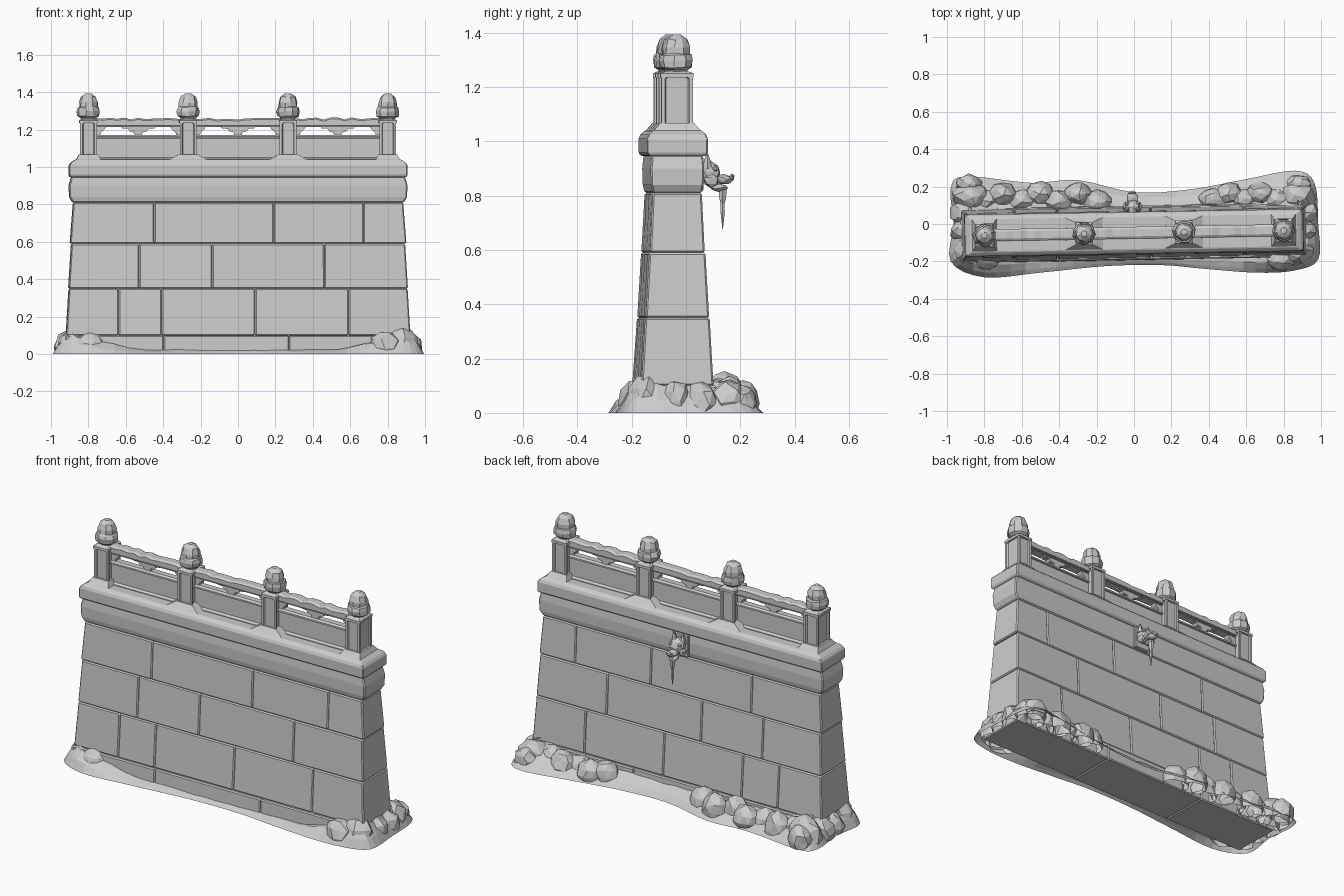
import bpy, bmesh, math, random
from mathutils import Matrix, Vector

random.seed(4)
if "Cube" in bpy.data.objects:
    bpy.data.objects.remove(bpy.data.objects["Cube"])

stone = bpy.data.materials.new("grey stone")
stone.use_nodes = True
GREY = (0.6, 0.6, 0.6, 1)
stone.diffuse_color = GREY
stone.node_tree.nodes["Principled BSDF"].inputs["Base Color"].default_value = GREY

# The wall stands slightly turned on its mound
WALL = Matrix.Translation((0, -0.047, 0)) @ Matrix.Rotation(0.017, 4, "Z")


def finish(bm, name, matrix=WALL, bevel=0.0, recalc=True):
    if recalc:
        bmesh.ops.recalc_face_normals(bm, faces=bm.faces)
    mesh = bpy.data.meshes.new(name)
    bm.to_mesh(mesh)
    bm.free()
    mesh.materials.append(stone)
    ob = bpy.data.objects.new(name, mesh)
    bpy.context.collection.objects.link(ob)
    ob.matrix_world = matrix
    if bevel:
        mod = ob.modifiers.new("worn edges", "BEVEL")
        mod.width = bevel
        mod.segments = 1
    return ob


def jitter(verts, amount):
    for v in verts:
        v.co += Vector([random.uniform(-amount, amount) for _ in range(3)])


def skin(bm, loops, caps=True):
    """Bridge closed loops of points into one surface."""
    rows = [[bm.verts.new(p) for p in loop] for loop in loops]
    n = len(rows[0])
    for a, b in zip(rows, rows[1:]):
        for i in range(n):
            j = (i + 1) % n
            bm.faces.new((a[i], a[j], b[j], b[i]))
    if caps:
        bm.faces.new(rows[0][::-1])
        bm.faces.new(rows[-1])
    return rows


def stack(bm, rings, cx=0, cy=0):
    """Rectangular rings (half x, half y, z) skinned upwards."""
    return skin(bm, [[(cx + sx * hx, cy + sy * hy, z)
                      for sx, sy in ((-1, -1), (1, -1), (1, 1), (-1, 1))]
                     for hx, hy, z in rings])


def lathe(bm, profile, cx, cy, sides, phase=0.0):
    return skin(bm, [[(cx + r * math.cos(phase + math.tau * i / sides),
                       cy + r * math.sin(phase + math.tau * i / sides), z)
                      for i in range(sides)] for r, z in profile])


def ball(bm, centre, size, rough=0.0, detail=2):
    m = Matrix.Translation(centre) @ Matrix.Diagonal((*size, 1))
    verts = bmesh.ops.create_icosphere(bm, subdivisions=detail, radius=1, matrix=m)["verts"]
    jitter(verts, rough)


# Stone courses: bottom ring, top ring, joints between blocks
courses = [
    ((0.93, 0.145, 0), (0.925, 0.143, 0.1), (-0.4, 0.27)),
    ((0.92, 0.132, 0.1), (0.905, 0.115, 0.35), (-0.64, -0.41, 0.09, 0.59)),
    ((0.907, 0.114, 0.35), (0.892, 0.1, 0.59), (-0.53, -0.14, 0.46)),
    ((0.899, 0.099, 0.59), (0.882, 0.09, 0.81), (-0.45, 0.19, 0.67)),
]
for row, ((x0, y0, z0), (x1, y1, z1), joints) in enumerate(courses):
    bm = bmesh.new()
    cuts = [-1, *joints, 1]
    for a, b in zip(cuts, cuts[1:]):
        loops = []
        for hx, hy, z in ((x0, y0, z0), (x1, y1, z1)):
            left, right = max(a, -hx), min(b, hx)
            lean = random.uniform(0, 0.004)
            loops.append([(left, -hy - lean, z), (right, -hy - lean, z),
                          (right, hy + lean, z), (left, hy + lean, z)])
        skin(bm, loops)
    finish(bm, f"stone_course_{row + 1}", bevel=0.006)

# Frieze and coping
bm = bmesh.new()
stack(bm, [(0.885, 0.09, 0.81), (0.902, 0.097, 0.84), (0.905, 0.099, 0.9),
           (0.892, 0.094, 0.95)])
finish(bm, "frieze", bevel=0.006)
bm = bmesh.new()
stack(bm, [(0.895, 0.1, 0.945), (0.905, 0.112, 0.955), (0.905, 0.112, 1.01),
           (0.893, 0.106, 1.025), (0.87, 0.09, 1.04)])
finish(bm, "coping", bevel=0.004)

# Balustrade posts with sunken octagonal panels, aprons and finials
POSTS = (-0.8, -0.267, 0.267, 0.8)
for k, x in enumerate(POSTS):
    bm = bmesh.new()
    stack(bm, [(0.045, 0.058, 1.03), (0.045, 0.058, 1.25)], x)
    bm.normal_update()
    sides = [f for f in bm.faces if abs(f.normal.z) < 0.5]
    bmesh.ops.inset_individual(bm, faces=sides, thickness=0.018)
    for f in sides:
        f.select = True
    bmesh.ops.translate(bm, verts=list({v for f in sides for v in f.verts}), vec=(0, 0, 0.006))
    bmesh.ops.bevel(bm, geom=list({v for f in sides for v in f.verts}),
                    offset=0.013, affect="VERTICES", segments=1)
    bm.normal_update()
    panels = [f for f in bm.faces if len(f.verts) == 8]
    bmesh.ops.inset_individual(bm, faces=panels, thickness=0.005, depth=-0.008)
    finish(bm, f"post_{k + 1}")

    bm = bmesh.new()
    wide = 0.1 if 0 < k < 3 else 0.065
    stack(bm, [(wide, 0.088, 1.03), (wide, 0.086, 1.04), (0.05, 0.062, 1.068)], x)
    stack(bm, [(0.048, 0.061, 1.235), (0.048, 0.061, 1.25), (0.035, 0.042, 1.258)], x)
    finish(bm, f"post_apron_and_cap_{k + 1}")

    bm = bmesh.new()
    rows = lathe(bm, [(0.036, 1.25), (0.042, 1.262), (0.058, 1.272), (0.063, 1.297),
                      (0.058, 1.318), (0.05, 1.322), (0.051, 1.345), (0.04, 1.375),
                      (0.016, 1.393)], x, 0, 9, 0.3 + k)
    for r in rows[2:-1]:
        jitter(r, 0.003)
    finish(bm, f"finial_{k + 1}")


def rail(bm, a, b, hy, z0, z1, wear=0.0, steps=10):
    """Beam along x with a weathered top."""
    loops = []
    for i in range(steps + 1):
        x = a + (b - a) * i / steps
        top = z1 - random.uniform(0, wear)
        loops.append([(x, -hy, z0), (x, hy, z0), (x, hy, top - 0.008),
                      (x, hy * 0.6, top), (x, -hy * 0.6, top), (x, -hy, top - 0.008)])
    skin(bm, loops)


# Bays between posts: panel, rails and pierced cloud brackets
cloud = [(-0.1, 1.225), (-0.085, 1.207), (-0.055, 1.205), (-0.045, 1.19), (-0.022, 1.185),
         (-0.018, 1.16)]
corner = [(0, 1.225), (0, 1.16), (0.022, 1.16), (0.026, 1.185), (0.045, 1.2), (0.06, 1.225)]
for k, (a, b) in enumerate(zip(POSTS, POSTS[1:])):
    a, b, mid = a + 0.04, b - 0.04, (a + b) / 2
    bm = bmesh.new()
    rail(bm, a, b, 0.02, 1.03, 1.16, steps=1)
    rail(bm, a, b, 0.028, 1.155, 1.172, steps=1)
    rail(bm, a, b, 0.034, 1.03, 1.052, steps=1)
    finish(bm, f"bay_panel_{k + 1}")
    bm = bmesh.new()
    rail(bm, a, b, 0.032, 1.222, 1.265, 0.012, 12)
    rail(bm, a, b, 0.025, 1.213, 1.225, steps=1)
    finish(bm, f"hand_rail_{k + 1}")
    bm = bmesh.new()
    shapes = [[(mid + x, z) for x, z in cloud] + [(mid - x, z) for x, z in reversed(cloud)],
              [(a + x, z) for x, z in corner], [(b - x, z) for x, z in corner]]
    for shape in shapes:
        skin(bm, [[(x, y, z) for x, z in shape] for y in (-0.018, 0.018)])
    finish(bm, f"cloud_brackets_{k + 1}")

# Beast-head water spout on the back, with a hanging icicle
bm = bmesh.new()
stack(bm, [(0.05, 0.02, 0.815), (0.05, 0.02, 0.945)], -0.005, 0.09)
finish(bm, "spout_plate", bevel=0.005)
bm = bmesh.new()
ball(bm, (-0.005, 0.13, 0.885), (0.042, 0.045, 0.045), 0.004)
ball(bm, (-0.005, 0.185, 0.86), (0.03, 0.038, 0.018), 0.003)
ball(bm, (-0.005, 0.17, 0.828), (0.026, 0.03, 0.014), 0.002)
ball(bm, (-0.005, 0.215, 0.868), (0.022, 0.012, 0.014), 0.002, 1)
for side in (-1, 1):
    x = -0.005 + side * 0.028
    ball(bm, (x, 0.155, 0.9), (0.013, 0.015, 0.013), 0, 1)
    lathe(bm, [(0.018, 0.9), (0.012, 0.93), (0.003, 0.955)], x, 0.125, 5)
    ball(bm, (x * 1.3, 0.14, 0.855), (0.015, 0.03, 0.025), 0.003, 1)
finish(bm, "spout_head")
bm = bmesh.new()
lathe(bm, [(0.018, 0.83), (0.014, 0.79), (0.008, 0.77), (0.009, 0.74), (0.001, 0.675)],
      -0.005, 0.182, 6)
finish(bm, "icicle")

# Drifted mound around the foot, open underneath
outline = [Vector(p) for p in (
    (-0.98, -0.2), (-0.8, -0.285), (-0.5, -0.26), (-0.15, -0.225), (0.15, -0.22),
    (0.38, -0.24), (0.65, -0.26), (0.85, -0.25), (0.985, -0.19), (0.985, 0), (0.965, 0.22),
    (0.86, 0.285), (0.6, 0.24), (0.3, 0.185), (0, 0.17), (-0.3, 0.235), (-0.55, 0.22),
    (-0.9, 0.255), (-0.98, 0.19), (-0.965, 0))]
count = len(outline)
path = []
for i in range(count):
    p0, p1, p2, p3 = (outline[(i + d) % count] for d in (-1, 0, 1, 2))
    for s in range(4):
        t = s / 4
        path.append(p1 + 0.5 * t * (p2 - p0 + t * (2 * p0 - 5 * p1 + 4 * p2 - p3
                                                  + t * (3 * (p1 - p2) + p3 - p0))))
loops = [[], [], [], []]
for p in path:
    end = min(1, max(0, (abs(p.x) - 0.55) / 0.35))
    height = (0.03 + 0.1 * end) if p.y < -0.1 else 0.09 + 0.035 * end
    inner = Vector((max(-0.86, min(0.86, p.x)), max(-0.15, min(0.03, p.y))))
    for loop, t, lift in zip(loops, (0, 0.2, 0.5, 1), (0, 0.4, 0.8, 1)):
        q = p.lerp(inner, t)
        loop.append((q.x, q.y, height * lift * random.uniform(0.85, 1.1)))
bm = bmesh.new()
skin(bm, loops, caps=False)
finish(bm, "mound", Matrix())

# Rounded lumps heaped at the back and around both ends
lumps = [(0.42 + 0.085 * i, 0.13 + 0.03 * (i % 2), 0.075) for i in range(5)]
lumps += [(-0.2 - 0.1 * i, 0.12 + 0.04 * (i % 2), 0.08) for i in range(7)]
for side in (-1, 1):
    lumps += [(side * x, y, r) for x, y, r in (
        (0.87, 0.15, 0.1), (0.9, 0.06, 0.085), (0.9, -0.04, 0.08), (0.87, -0.14, 0.095),
        (0.79, -0.18, 0.085), (0.88, 0.21, 0.07))]
bm = bmesh.new()
for x, y, r in lumps:
    ball(bm, (x, y, 0.035), (r, r * 0.8, r * random.uniform(0.9, 1.25)), r * 0.09)
bmesh.ops.bisect_plane(bm, geom=bm.verts[:] + bm.edges[:] + bm.faces[:], plane_co=(0, 0, 0),
                       plane_no=(0, 0, 1), clear_inner=True)
finish(bm, "mound_lumps", Matrix())
